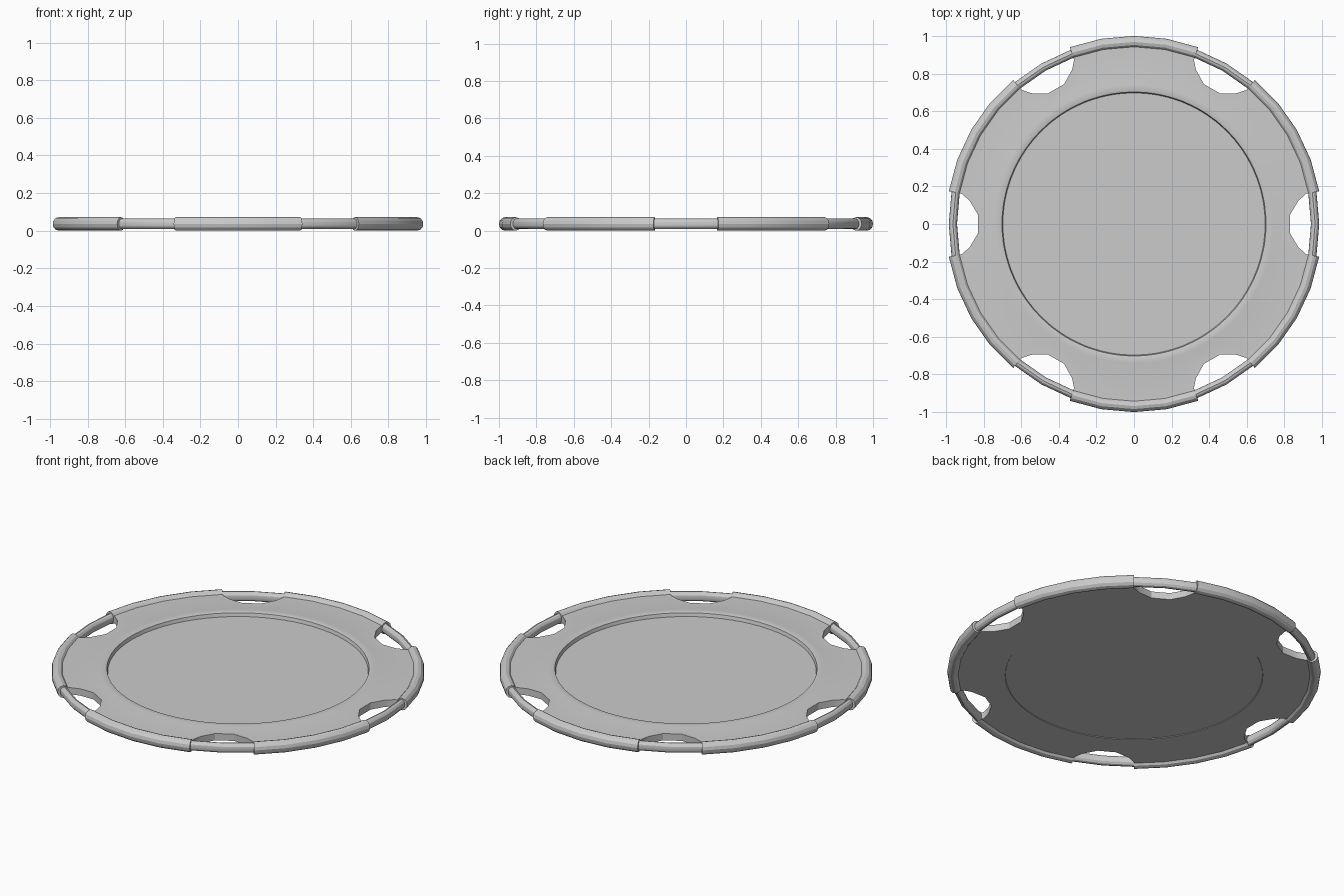
import bpy, bmesh
from math import radians, degrees, cos, sin, atan2, hypot, pi

if "Cube" in bpy.data.objects:
    bpy.data.objects.remove(bpy.data.objects["Cube"])

grey = bpy.data.materials.new("plain grey")
grey.use_nodes = True
grey.diffuse_color = (0.6, 0.6, 0.6, 1)
grey.node_tree.nodes["Principled BSDF"].inputs["Base Color"].default_value = (0.6, 0.6, 0.6, 1)


def bridge(bm, a, b, closed=True):
    n = len(a)
    for i in range(n if closed else n - 1):
        j = (i + 1) % n
        bm.faces.new((a[i], a[j], b[j], b[i]))


def finish(bm, name, angle):
    bmesh.ops.recalc_face_normals(bm, faces=bm.faces)
    mesh = bpy.data.meshes.new(name)
    bm.to_mesh(mesh)
    bm.free()
    mesh.materials.append(grey)
    obj = bpy.data.objects.new(name, mesh)
    bpy.context.collection.objects.link(obj)
    bpy.ops.object.select_all(action='DESELECT')
    obj.select_set(True)
    bpy.context.view_layer.objects.active = obj
    bpy.ops.object.shade_smooth_by_angle(angle=radians(angle))
    return obj


def tube(name, start, end, radius, half_w, half_h, z, sides=12):
    """Oval tube swept around the z axis in ten degree steps."""
    full = end - start == 360
    bm = bmesh.new()
    rings = []
    for deg in range(start, end + (0 if full else 1), 10):
        a = radians(deg)
        ring = []
        for k in range(sides):
            t = 2 * pi * k / sides
            r = radius + half_w * cos(t)
            ring.append(bm.verts.new((r * cos(a), r * sin(a), z + half_h * sin(t))))
        rings.append(ring)
    for a, b in zip(rings, rings[1:]):
        bridge(bm, a, b)
    if full:
        bridge(bm, rings[-1], rings[0])
    else:
        bm.faces.new(rings[0])
        bm.faces.new(rings[-1])
    return finish(bm, name, 25)


# Outer rail and the six fabric sleeves wrapped around it
tube("rail", 0, 360, 0.963, 0.022, 0.028, 0.036)
for s in range(6):
    tube(f"sleeve_{s + 1}", 10 + 60 * s, 50 + 60 * s, 0.968, 0.032, 0.036, 0.036)

# Outline of the sheet: a hand hole, then an arc that ends in the sleeve
half_hole = [(0.83, 0.05), (0.875, 0.125), (0.915, 0.16), (0.945, 0.168)]
right_half = [(degrees(atan2(y, x)), hypot(x, y)) for x, y in half_hole]
sector = [(-a, r) for a, r in reversed(right_half)] + [(0, 0.83)] + right_half
sector += [(a, 0.96 if a % 10 == 0 else 0.957) for a in range(15, 50, 5)]
outline = [(radians(a + 60 * s), r) for s in range(6) for a, r in sector]

# Sheet: recessed middle, low rim bead, scalloped edge, underside
# A radius of None follows the outline
profile = [(0.697, 0.038), (0.702, 0.058), (0.712, 0.061), (0.74, 0.061),
           (0.775, 0.056), (None, 0.056), (None, 0.016), (0.69, 0.016), (0.688, 0.019)]
bm = bmesh.new()
rings = [[bm.verts.new(((r or edge) * cos(a), (r or edge) * sin(a), z)) for a, edge in outline]
         for r, z in profile]
for a, b in zip(rings, rings[1:]):
    bridge(bm, a, b)
bm.faces.new(rings[0])
bm.faces.new(rings[-1])
finish(bm, "sheet", 30)
